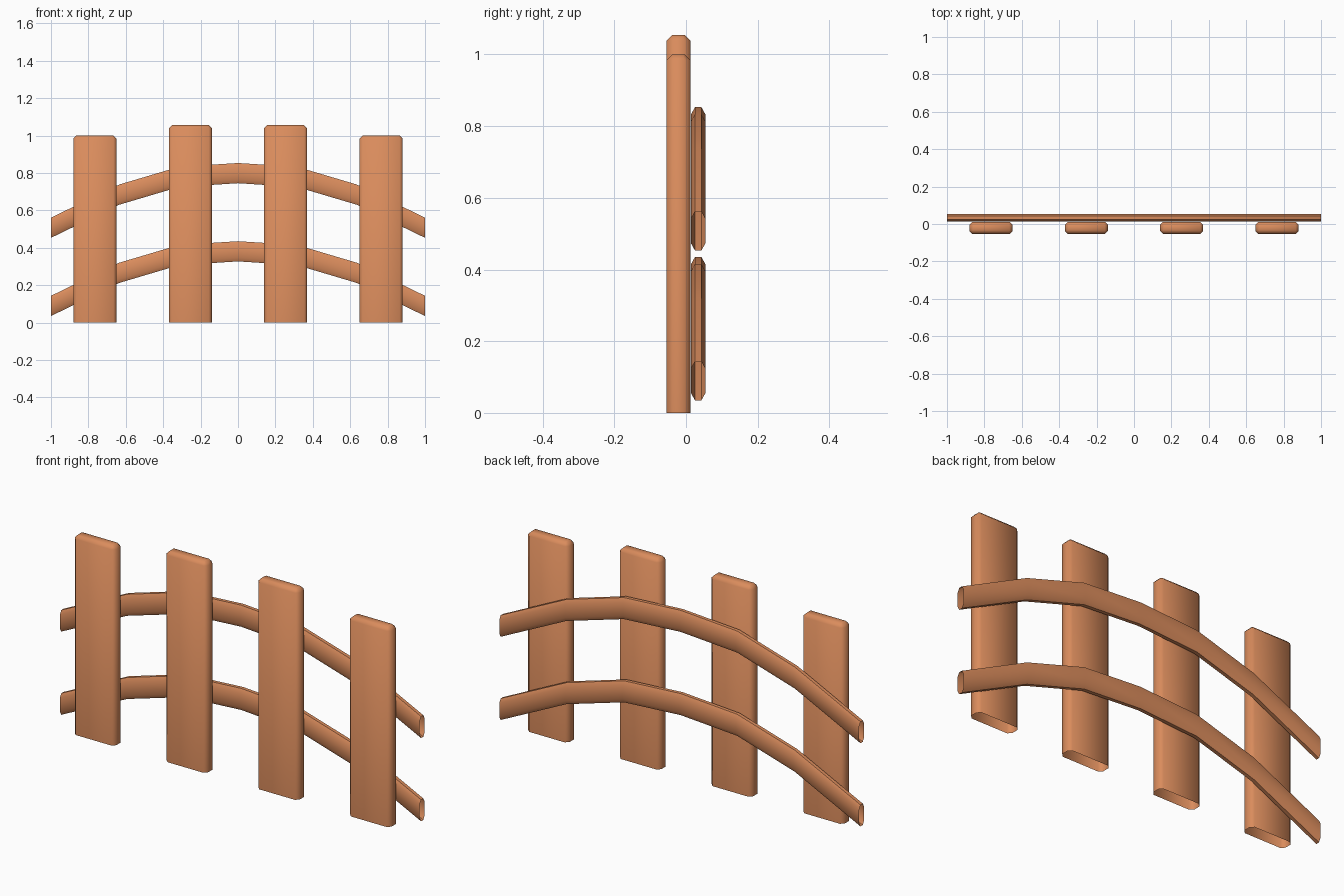
import bpy, bmesh, math

if "Cube" in bpy.data.objects:
    bpy.data.objects.remove(bpy.data.objects["Cube"])

wood = bpy.data.materials.new("warm_wood")
wood.diffuse_color = (0.70, 0.262, 0.108, 1)
wood.use_nodes = True
wood.node_tree.nodes["Principled BSDF"].inputs["Base Color"].default_value = wood.diffuse_color


def finish(bm, name):
    bmesh.ops.recalc_face_normals(bm, faces=bm.faces)
    mesh = bpy.data.meshes.new(name)
    bm.to_mesh(mesh)
    bm.free()
    mesh.materials.append(wood)
    obj = bpy.data.objects.new(name, mesh)
    bpy.context.collection.objects.link(obj)
    bpy.ops.object.select_all(action='DESELECT')
    obj.select_set(True)
    bpy.context.view_layer.objects.active = obj
    bpy.ops.object.shade_smooth_by_angle(angle=math.radians(50))
    return obj


def octagon(w, h, cw, ch):
    """Rectangle outline w x h with cut corners."""
    a, b = w / 2, h / 2
    return [(a, -b + ch), (a, b - ch), (a - cw, b), (-a + cw, b),
            (-a, b - ch), (-a, -b + ch), (-a + cw, -b), (a - cw, -b)]


def skin(bm, rings):
    """Join consecutive rings of points with quads, ends left open."""
    rings = [[bm.verts.new(p) for p in ring] for ring in rings]
    n = len(rings[0])
    for r0, r1 in zip(rings, rings[1:]):
        for i in range(n):
            j = (i + 1) % n
            bm.faces.new((r0[i], r0[j], r1[j], r1[i]))
    return rings


# Upright planks: chamfered sides and top, open at the ground
BEVEL = 0.016
for i, (x, height) in enumerate([(-0.765, 1.0), (-0.255, 1.055),
                                 (0.255, 1.055), (0.765, 1.0)]):
    bm = bmesh.new()
    outer = octagon(0.23, 0.066, BEVEL, BEVEL)
    inner = octagon(0.23 - 2 * BEVEL, 0.066 - 2 * BEVEL, 0.004, 0.004)
    levels = [(outer, 0), (outer, height - BEVEL), (inner, height)]
    rings = skin(bm, [[(x + u, -0.021 + v, z) for u, v in prof]
                      for prof, z in levels])
    bm.faces.new(rings[-1])
    finish(bm, f"plank_{i + 1}")

# Arched rails behind the planks: open-ended, plumb-cut segments
half = [(0, 0.799), (0.315, 0.779), (0.635, 0.684), (1.0, 0.507)]
path = [(-x, z) for x, z in reversed(half[1:])] + half
section = octagon(0.04, 0.108, 0.011, 0.02)
for name, drop in (("upper_rail", 0), ("lower_rail", 0.418)):
    bm = bmesh.new()
    skin(bm, [[(x, 0.034 + u, z - drop + v) for u, v in section]
              for x, z in path])
    finish(bm, name)
